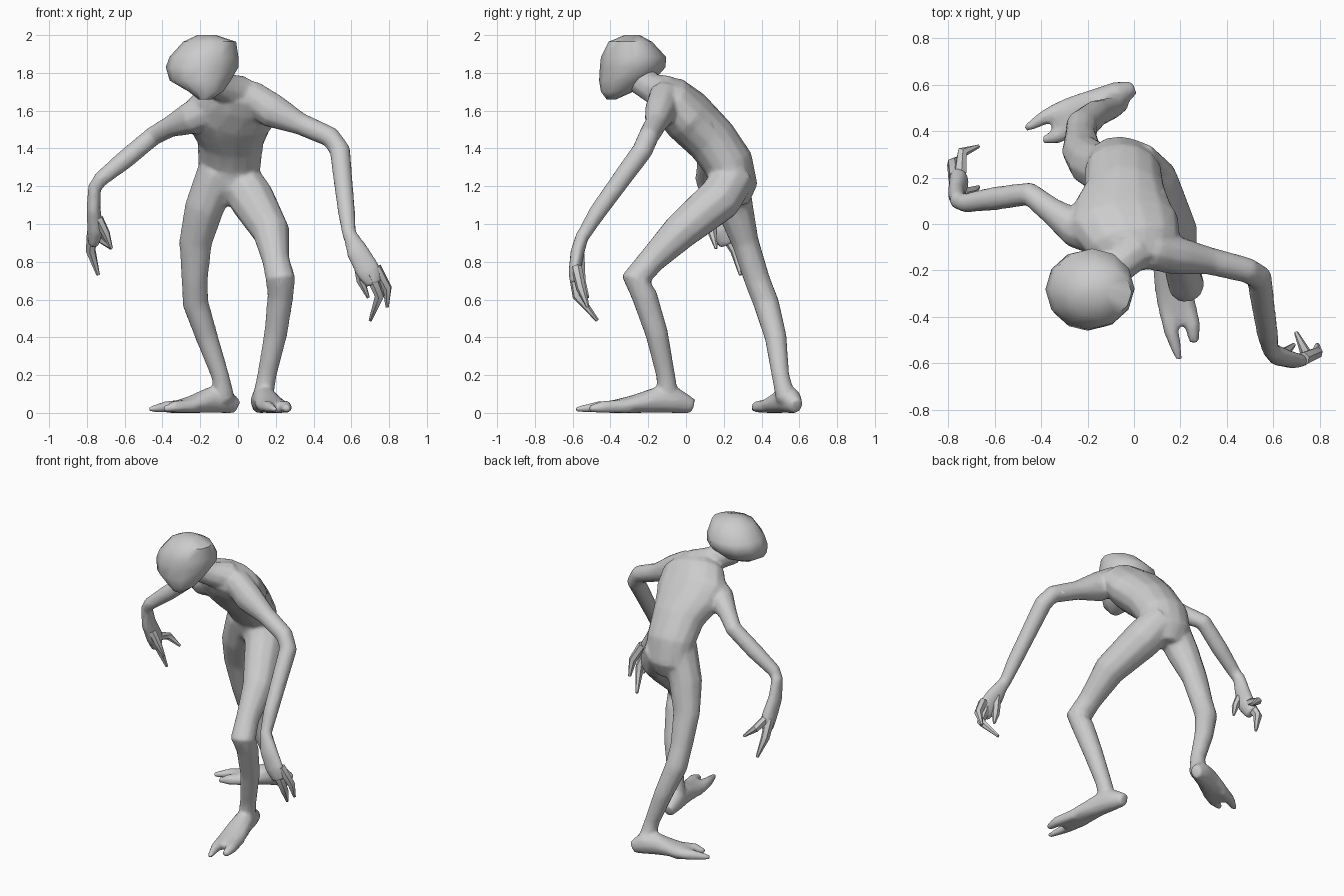
import bpy
import bmesh
import math
from mathutils import Vector

X_AXIS = Vector((1, 0, 0))
Y_AXIS = Vector((0, 1, 0))
Z_AXIS = Vector((0, 0, 1))

default_cube = bpy.data.objects.get("Cube")
if default_cube:
    bpy.data.objects.remove(default_cube, do_unlink=True)


def loft(name, stations, side=X_AXIS, axis=None, sides=10):
    """Skin a closed tube; a station is x, y, z, half width and optional half depth."""
    centres = [Vector(station[:3]) for station in stations]
    bm = bmesh.new()
    rings = []
    for index, station in enumerate(stations):
        before = centres[max(index - 1, 0)]
        after = centres[min(index + 1, len(centres) - 1)]
        tangent = (axis or (after - before)).normalized()
        across = (side - tangent * side.dot(tangent)).normalized()
        depth_dir = tangent.cross(across)
        width, depth = station[3], station[-1]
        ring = []
        for step in range(sides):
            angle = math.tau * step / sides
            point = (centres[index]
                     + across * width * math.cos(angle)
                     + depth_dir * depth * math.sin(angle))
            point.z = max(point.z, 0)
            ring.append(bm.verts.new(point))
        rings.append(ring)
    for lower, upper in zip(rings, rings[1:]):
        for step in range(sides):
            following = (step + 1) % sides
            bm.faces.new((lower[step], lower[following], upper[following], upper[step]))
    bm.faces.new(list(reversed(rings[0])))
    bm.faces.new(rings[-1])
    bmesh.ops.recalc_face_normals(bm, faces=bm.faces)
    mesh = bpy.data.meshes.new(name)
    bm.to_mesh(mesh)
    bm.free()
    part = bpy.data.objects.new(name, mesh)
    bpy.context.collection.objects.link(part)
    return part


def digit(name, root, knuckle, tip, radius, blunt=.3):
    """A tapering, bent finger or toe."""
    return loft(name, [(*root, radius), (*knuckle, radius * .85), (*tip, radius * blunt)],
                side=Vector((1, .3, .2)), sides=6)


def foot(label, heel, direction, length):
    """Wedge-shaped foot with a long and a short toe, laid out along its own direction."""
    start = Vector(heel)
    forward = Vector(direction).normalized()
    across = forward.cross(Z_AXIS)

    def at(along, offset, height):
        spot = start + forward * along * length + across * offset
        return spot.x, spot.y, height

    sole = loft(label + "_foot", [
        (*at(-.03, 0, .035), .035, .04),
        (*at(.12, 0, .065), .06, .07),
        (*at(.3, 0, .068), .068, .07),
        (*at(.52, 0, .045), .083, .048),
        (*at(.7, 0, .032), .083, .034),
        (*at(.78, 0, .026), .07, .026),
    ], side=across)
    long_toe = digit(label + "_long_toe", at(.55, .04, .033),
                     at(.8, .045, .03), at(1.02, .035, .018), .042, .4)
    short_toe = digit(label + "_short_toe", at(.55, -.04, .033),
                      at(.8, -.05, .03), at(.92, -.042, .02), .044, .5)
    return [sole, long_toe, short_toe]


def select(objects):
    bpy.ops.object.select_all(action="DESELECT")
    for item in objects:
        item.select_set(True)
    bpy.context.view_layer.objects.active = objects[0]


# Torso leaning forward, slightly twisted at the shoulders
torso = loft("body", [
    (-.05, .26, 1.1, .08, .07),
    (-.05, .255, 1.19, .155, .125),
    (-.045, .225, 1.32, .168, .132),
    (-.04, .14, 1.44, .178, .136),
    (-.045, .06, 1.52, .22, .14),
    (-.045, 0, 1.58, .245, .142),
    (0, -.09, 1.665, .205, .125),
    (.01, -.17, 1.71, .12, .075),
], side=Vector((1, -.25, .12)), sides=14)

# Neck and large wedge-shaped head
neck = loft("neck", [
    (.01, -.1, 1.69, .1),
    (-.07, -.18, 1.72, .08),
    (-.18, -.26, 1.78, .085),
])
head = loft("head", [
    (-.175, -.395, 1.66, .035, .025),
    (-.17, -.365, 1.7, .09, .085),
    (-.2, -.315, 1.76, .162, .145),
    (-.19, -.282, 1.83, .192, .174),
    (-.18, -.278, 1.885, .182, .172),
    (-.15, -.295, 1.965, .14, .115),
    (-.165, -.285, 2, .05, .04),
], axis=Z_AXIS, sides=12)

# Arms
left_arm = loft("left_arm", [
    (.06, -.11, 1.685, .085),
    (.18, -.135, 1.6, .085, .095),
    (.33, -.16, 1.53, .06),
    (.49, -.2, 1.46, .056),
    (.54, -.23, 1.39, .056),
    (.555, -.34, 1.24, .052),
    (.575, -.47, 1.06, .047),
    (.59, -.55, .93, .036),
], side=Y_AXIS)
right_arm = loft("right_arm", [
    (-.12, -.05, 1.62, .1),
    (-.25, -.02, 1.56, .085, .09),
    (-.36, .06, 1.515, .058),
    (-.45, .13, 1.465, .052),
    (-.6, .11, 1.34, .052),
    (-.73, .09, 1.235, .042),
    (-.765, .1, 1.18, .034),
], side=Y_AXIS)

# Palms
left_palm = loft("left_palm", [
    (.59, -.545, .95, .036, .036),
    (.635, -.575, .85, .062, .038),
    (.69, -.59, .75, .068, .033),
    (.72, -.59, .68, .045, .025),
])
right_palm = loft("right_palm", [
    (-.76, .1, 1.21, .038, .034),
    (-.765, .13, 1.08, .058, .038),
    (-.755, .18, .97, .062, .045),
    (-.765, .22, .89, .045, .03),
], side=Y_AXIS)

# Legs: left strides forward, right trails behind
left_leg = loft("left_leg", [
    (-.01, .26, 1.26, .115),
    (.075, .175, 1.13, .123),
    (.175, -.03, .96, .1),
    (.2, -.18, .81, .074),
    (.225, -.265, .71, .08),
    (.225, -.22, .62, .07),
    (.2, -.155, .42, .062),
    (.155, -.11, .21, .052),
    (.13, -.09, .07, .055),
])
right_leg = loft("right_leg", [
    (-.1, .22, 1.28, .115),
    (-.18, .26, 1.08, .105, .1),
    (-.225, .315, .9, .088, .074),
    (-.23, .378, .7, .07),
    (-.225, .425, .58, .07),
    (-.165, .475, .4, .06),
    (-.095, .5, .2, .048),
    (-.07, .53, .07, .055),
])
feet = (foot("left", (.11, .02, 0), (.11, -.55, 0), .6)
        + foot("right", (-.02, .58, 0), (-.41, -.19, 0), .47))

# Fuse trunk, limbs and feet into one continuous skin
select([torso, neck, left_arm, right_arm, left_palm, right_palm,
        left_leg, right_leg, *feet])
bpy.ops.object.join()
fuse = torso.modifiers.new("fuse", "REMESH")
fuse.mode = "VOXEL"
fuse.voxel_size = .01
fuse.use_smooth_shade = True
blend = torso.modifiers.new("blend", "SMOOTH")
blend.factor = .5
blend.iterations = 12
reduce = torso.modifiers.new("reduce", "DECIMATE")
reduce.ratio = .15

# Fingers
fingers = [
    digit("left_thumb", (.63, -.565, .84), (.65, -.555, .7), (.69, -.52, .61), .028),
    digit("left_first_finger", (.7, -.59, .74), (.75, -.575, .62), (.7, -.47, .49), .032),
    digit("left_second_finger", (.73, -.58, .77), (.79, -.555, .66), (.79, -.52, .56), .03),
    digit("right_thumb", (-.74, .13, 1.03), (-.7, .14, .95), (-.67, .16, .87), .027),
    digit("right_first_finger", (-.77, .2, .96), (-.78, .26, .86), (-.74, .29, .73), .032),
    digit("right_second_finger", (-.75, .22, .96), (-.74, .31, .93), (-.67, .335, .87), .028),
]

# Smooth the separate pieces, keeping only sharp creases
select([head, *fingers])
bpy.ops.object.shade_smooth_by_angle(angle=math.radians(50))
